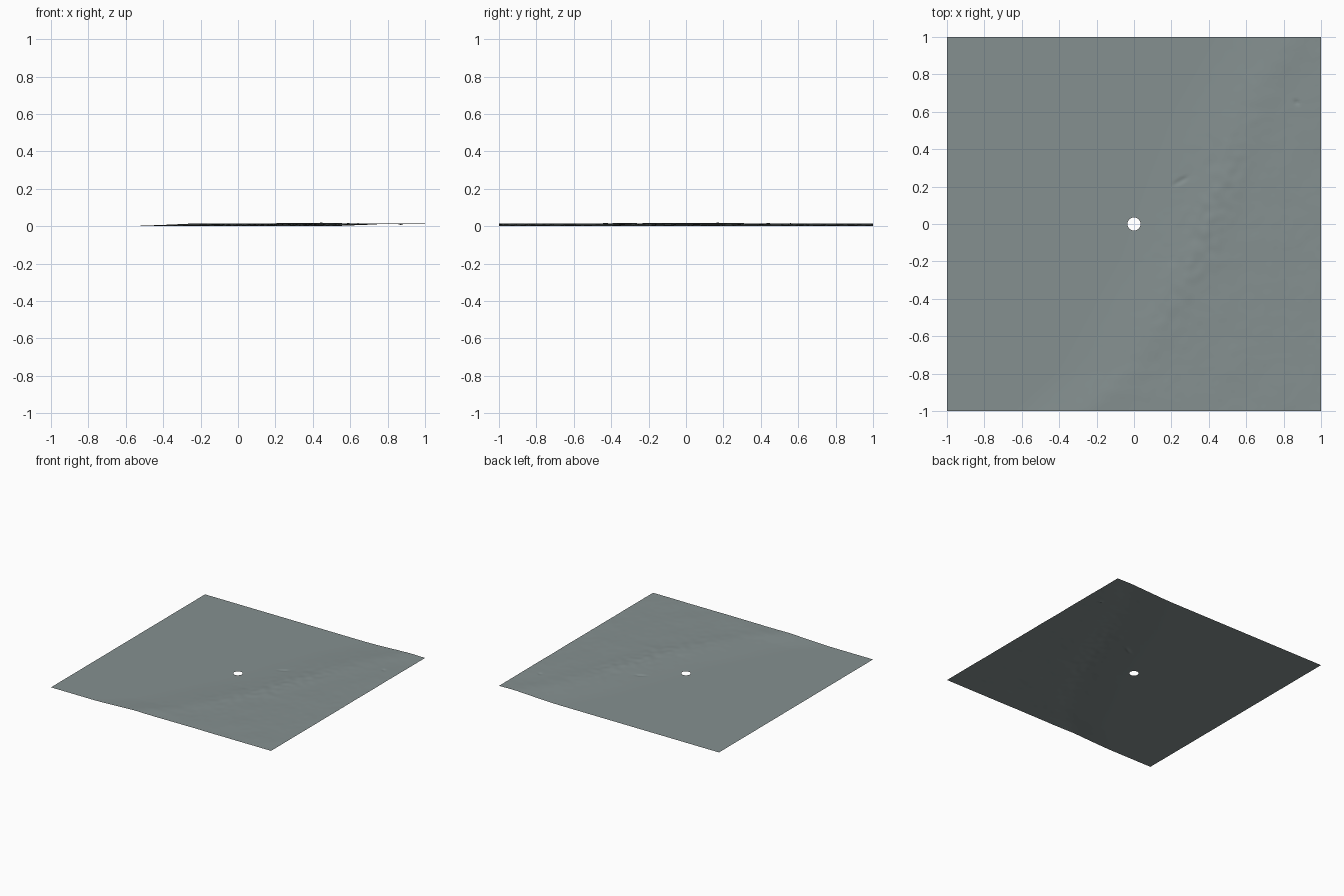
import bpy, bmesh, math
from mathutils import Vector, noise

cube = bpy.data.objects.get("Cube")
if cube:
    bpy.data.objects.remove(cube, do_unlink=True)

CELLS = 200
HOLE = 0.035

# One stone-grey material
stone = bpy.data.materials.new("slate_grey")
stone.use_nodes = True
colour = (0.235, 0.28, 0.28, 1)
stone.diffuse_color = colour
stone.node_tree.nodes["Principled BSDF"].inputs["Base Color"].default_value = colour

# Ridge path in plan, as (y, x) pairs
RIDGE = [(-1, -0.22), (-0.8, 0.0), (-0.2, 0.33), (0.2, 0.47), (0.6, 0.62), (1, 0.85)]
# Small pits: x, y, half length, half width, turn, depth
PITS = [(0.25, 0.23, 0.045, 0.013, 0.5, 0.010), (0.87, 0.65, 0.02, 0.012, -0.7, 0.007)]


def ridge_x(y):
    for (y0, x0), (y1, x1) in zip(RIDGE, RIDGE[1:]):
        if y <= y1:
            return x0 + (x1 - x0) * (y - y0) / (y1 - y0)
    return RIDGE[-1][1]


def smooth(a, b, v):
    t = min(max((v - a) / (b - a), 0), 1)
    return t * t * (3 - 2 * t)


def height(x, y):
    d = x - ridge_x(y)
    slope = smooth(-0.42, 0.02, d)
    crest = math.exp(-(d / 0.12) ** 2)
    middle = math.exp(-(y / 0.5) ** 2)
    z = 0.0115 * slope + crest * (0.002 + 0.003 * middle)
    z += 0.0015 * smooth(0, 0.5, d)
    # Broad rolling ground and finer broken rock on the crest
    z += 0.0016 * slope * noise.noise(Vector((x * 5, y * 5, 0)))
    z += (0.0028 * crest * middle + 0.0006 * slope) * noise.noise(Vector((x * 17, y * 17, 3)))
    for px, py, length, width, turn, depth in PITS:
        u = (x - px) * math.cos(turn) + (y - py) * math.sin(turn)
        v = (y - py) * math.cos(turn) - (x - px) * math.sin(turn)
        z -= depth * math.exp(-(u / length) ** 2 * 2 - (v / width) ** 2 * 2)
    return max(z, 0)


# Terrain sheet with a round central opening
bm = bmesh.new()
bmesh.ops.create_grid(bm, x_segments=CELLS, y_segments=CELLS, size=1)
bmesh.ops.delete(bm, geom=[v for v in bm.verts if v.co.length < HOLE], context="VERTS")
for v in bm.verts:
    if v.is_boundary and v.co.length < 0.1:
        v.co *= HOLE / v.co.length
for v in bm.verts:
    v.co.z = height(v.co.x, v.co.y)
for f in bm.faces:
    f.smooth = True

mesh = bpy.data.meshes.new("terrain_sheet")
bm.to_mesh(mesh)
bm.free()
mesh.materials.append(stone)
terrain = bpy.data.objects.new("terrain_sheet", mesh)
bpy.context.collection.objects.link(terrain)
